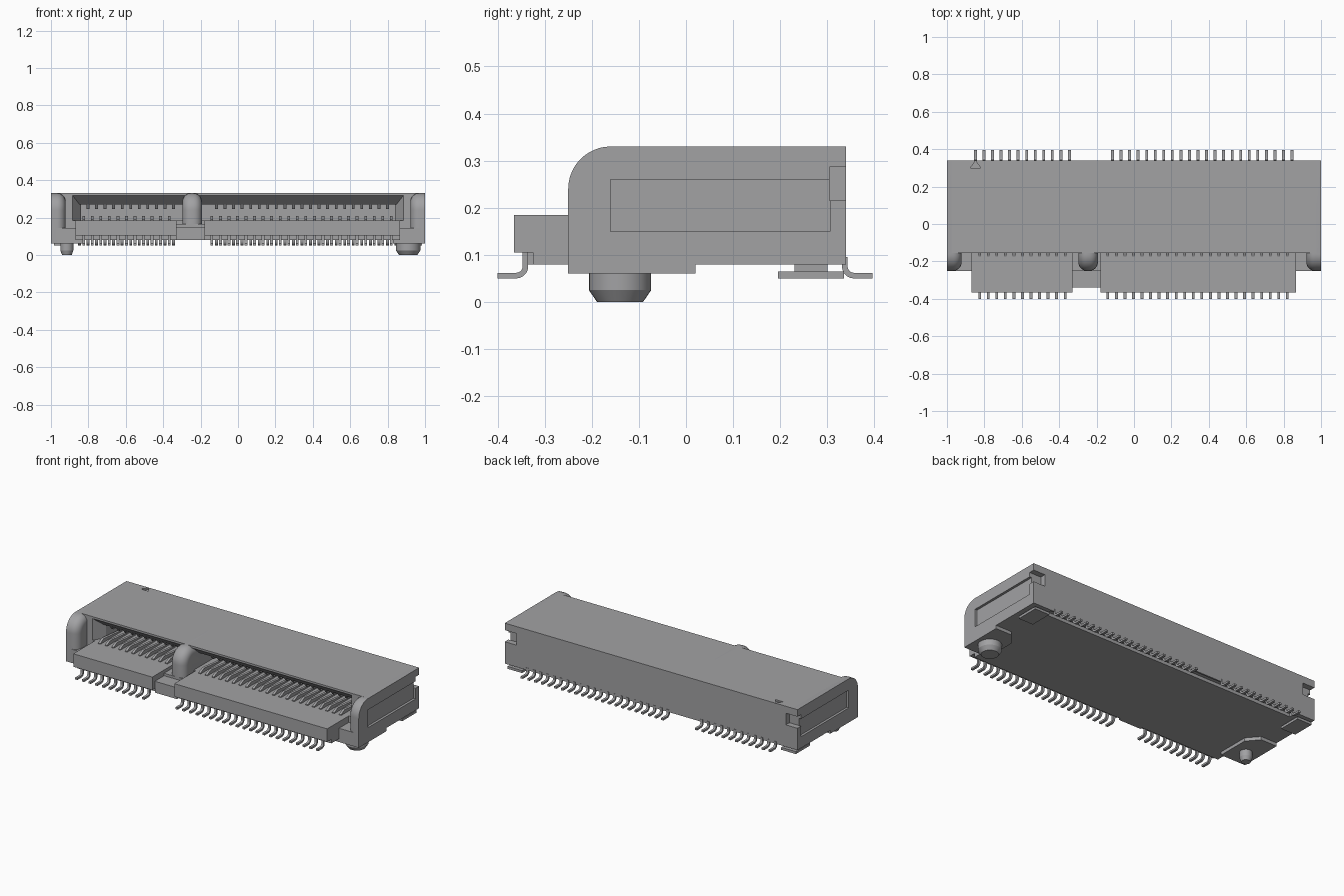
import bpy, bmesh, math
from mathutils import Vector

cube = bpy.data.objects.get("Cube")
if cube:
    bpy.data.objects.remove(cube, do_unlink=True)


def material(name, colour):
    mat = bpy.data.materials.new(name)
    mat.use_nodes = True
    mat.diffuse_color = colour
    mat.node_tree.nodes["Principled BSDF"].inputs["Base Color"].default_value = colour
    return mat


GREY = material("mid grey", (0.36, 0.36, 0.37, 1))


def prism(bm, pts, a, b, axis="x"):
    """Extrude an outline: (y, z) points along x, or (x, y) points along z."""
    def place(p, t):
        return (t, p[0], p[1]) if axis == "x" else (p[0], p[1], t)
    low = [bm.verts.new(place(p, a)) for p in pts]
    high = [bm.verts.new(place(p, b)) for p in pts]
    n = len(pts)
    faces = [bm.faces.new(low), bm.faces.new(high)]
    for i in range(n):
        j = (i + 1) % n
        faces.append(bm.faces.new((low[i], low[j], high[j], high[i])))
    bmesh.ops.recalc_face_normals(bm, faces=faces)


def box(bm, x0, x1, y0, y1, z0, z1):
    prism(bm, [(y0, z0), (y1, z0), (y1, z1), (y0, z1)], x0, x1)


def arc(cy, cz, r, start, end, steps=8):
    angles = [math.radians(start + (end - start) * i / steps) for i in range(steps + 1)]
    return [(cy + r * math.cos(t), cz + r * math.sin(t)) for t in angles]


def finish(name, bm, smooth=False):
    mesh = bpy.data.meshes.new(name)
    bm.to_mesh(mesh)
    bm.free()
    mesh.materials.append(GREY)
    obj = bpy.data.objects.new(name, mesh)
    bpy.context.collection.objects.link(obj)
    if smooth:
        bpy.ops.object.select_all(action="DESELECT")
        obj.select_set(True)
        bpy.context.view_layer.objects.active = obj
        bpy.ops.object.shade_smooth_by_angle(angle=math.radians(35))
    return obj


def cut(obj, build):
    """Subtract the shape drawn by build(bm), then discard the cutter."""
    bm = bmesh.new()
    build(bm)
    cutter = finish("cutter", bm)
    cutter.hide_render = True
    mod = obj.modifiers.new("cut", "BOOLEAN")
    mod.operation, mod.solver, mod.object = "DIFFERENCE", "EXACT", cutter
    bpy.context.view_layer.objects.active = obj
    bpy.ops.object.modifier_apply(modifier=mod.name)
    bpy.data.objects.remove(cutter, do_unlink=True)


def corner_notches(bm):
    box(bm, 0.92, 1.1, 0.305, 0.4, 0.215, 0.287)
    box(bm, -1.1, -0.92, 0.305, 0.4, 0.215, 0.287)


# Housing with the card slot and the groove under the rear edge
bm = bmesh.new()
prism(bm, [(-0.25, 0.08), (-0.25, 0.145), (-0.155, 0.145), (-0.155, 0.185), (0.05, 0.185),
           (0.05, 0.27), (-0.1, 0.27), (-0.155, 0.318), (-0.155, 0.33), (0.34, 0.33),
           (0.34, 0.08), (0.33, 0.08), (0.33, 0.1), (0.285, 0.1), (0.285, 0.08)],
      -0.975, 0.975)
housing = finish("housing", bm)
cut(housing, corner_notches)
cut(housing, lambda b: prism(b, [(-0.875, 0.3), (-0.82, 0.3), (-0.847, 0.338)], 0.32, 0.4, "z"))

# Front tongue in two lengths, with a lower bridge between them
bm = bmesh.new()
for x0, x1 in ((-0.87, -0.33), (-0.18, 0.865)):
    prism(bm, [(-0.365, 0.105), (-0.365, 0.185), (-0.1, 0.185),
               (-0.1, 0.08), (-0.325, 0.08), (-0.325, 0.105)], x0, x1)
box(bm, -0.33, -0.18, -0.34, -0.1, 0.08, 0.15)
box(bm, -0.33, -0.18, -0.25, -0.1, 0.15, 0.165)
finish("tongue", bm)

# Slanted cheeks closing both ends of the slot, and plugs behind the groove ends
bm = bmesh.new()
for s in (-1, 1):
    prism(bm, [(s * x, y) for x, y in ((0.96, -0.155), (0.885, -0.155), (0.84, -0.09),
                                       (0.84, 0.06), (0.96, 0.06))], 0.14, 0.322, "z")
    box(bm, *sorted((s * 0.87, s * 0.97)), 0.28, 0.335, 0.08, 0.11)
finish("slot_cheeks", bm)


# Rounded guide posts: two end caps and the key post
def post(name, x0, x1, outline, rounded):
    bm = bmesh.new()
    prism(bm, outline, x0, x1)
    edges = [e for e in bm.edges
             if any(all(abs(v.co.x - x) < 1e-4 for v in e.verts) for x in rounded)
             and (all(v.co.y < -0.155 for v in e.verts) or all(v.co.z > 0.329 for v in e.verts))
             and not all(v.co.z < 0.16 for v in e.verts)]
    bmesh.ops.bevel(bm, geom=edges, offset=0.045, segments=6, profile=0.5, affect="EDGES")
    return finish(name, bm, True)


nose = arc(-0.16, 0.24, 0.09, 180, 90, 12)
cap_outline = [(0.34, 0.33), (0.34, 0.08), (0.02, 0.08), (0.02, 0.06), (-0.25, 0.06)] + nose
for name, s in (("left_end_cap", 1), ("right_end_cap", -1)):
    x0, x1 = sorted((s * 0.922, s * 1.0))
    cap = post(name, x0, x1, cap_outline, [s * 0.922])
    cut(cap, corner_notches)
    r0, r1 = sorted((s * 0.985, s * 1.1))
    cut(cap, lambda b: box(b, r0, r1, -0.16, 0.306, 0.15, 0.26))
key_outline = [(0.06, 0.33), (0.06, 0.15), (-0.25, 0.15)] + nose
post("key_post", -0.297, -0.193, key_outline, [-0.297, -0.193])

# Foot pads with a clipped corner
bm = bmesh.new()
for s in (-1, 1):
    prism(bm, [(s * x, y) for x, y in ((0.98, -0.25), (0.83, -0.25), (0.83, -0.05),
                                       (0.89, 0.02), (0.98, 0.02))], 0.06, 0.1, "z")
finish("foot_pads", bm)

# Locating pegs with tapered tips
for name, x, r in (("left_peg", 0.91, 0.066), ("right_peg", -0.915, 0.035)):
    bm = bmesh.new()
    for z0, z1, ra, rb in ((0, 0.025, r * 0.74, r), (0.025, 0.07, r, r)):
        cone = bmesh.ops.create_cone(bm, cap_ends=True, segments=32, radius1=ra,
                                     radius2=rb, depth=z1 - z0)
        bmesh.ops.translate(bm, verts=cone["verts"], vec=Vector((x, -0.14, (z0 + z1) / 2)))
    finish(name, bm, True)

# Solder tabs under the rear corners
bm = bmesh.new()
for s in (-1, 1):
    box(bm, *sorted((s * 0.885, s * 0.985)), 0.195, 0.335, 0.05, 0.065)
    box(bm, *sorted((s * 0.9, s * 0.97)), 0.23, 0.3, 0.06, 0.09)
finish("solder_tabs", bm)

# Bent solder pins and the contacts inside the slot
PITCH, HALF = 0.0457, 0.0075
foot = ([(-0.4, 0.05)] + arc(-0.36, 0.075, 0.025, -90, 0, 5) + [(-0.335, 0.115), (-0.347, 0.115)]
        + arc(-0.36, 0.075, 0.013, 0, -90, 5) + [(-0.4, 0.062)])
rear_foot = [(-y - 0.004, min(z, 0.095)) for y, z in foot]


def row(name, groups, build):
    bm = bmesh.new()
    for start, count in groups:
        for i in range(count):
            x = start + i * PITCH
            build(bm, x - HALF, x + HALF)
    finish(name, bm, True)


front_groups = ((-0.825, 11), (-0.14, 22))
rear_groups = ((-0.848, 12), (-0.115, 22))
row("front_pins", front_groups, lambda b, x0, x1: prism(b, foot, x0, x1))
row("rear_pins", rear_groups, lambda b, x0, x1: prism(b, rear_foot, x0, x1))
row("lower_contacts", front_groups, lambda b, x0, x1: prism(
    b, [(-0.175, 0.18), (-0.175, 0.19), (-0.14, 0.208), (0.05, 0.19), (0.05, 0.18)], x0, x1))
row("upper_contacts", ((-0.802, 11), (-0.115, 21)), lambda b, x0, x1: prism(
    b, [(-0.1, 0.275), (-0.08, 0.247), (-0.06, 0.247), (0.05, 0.265), (0.05, 0.275)], x0, x1))
